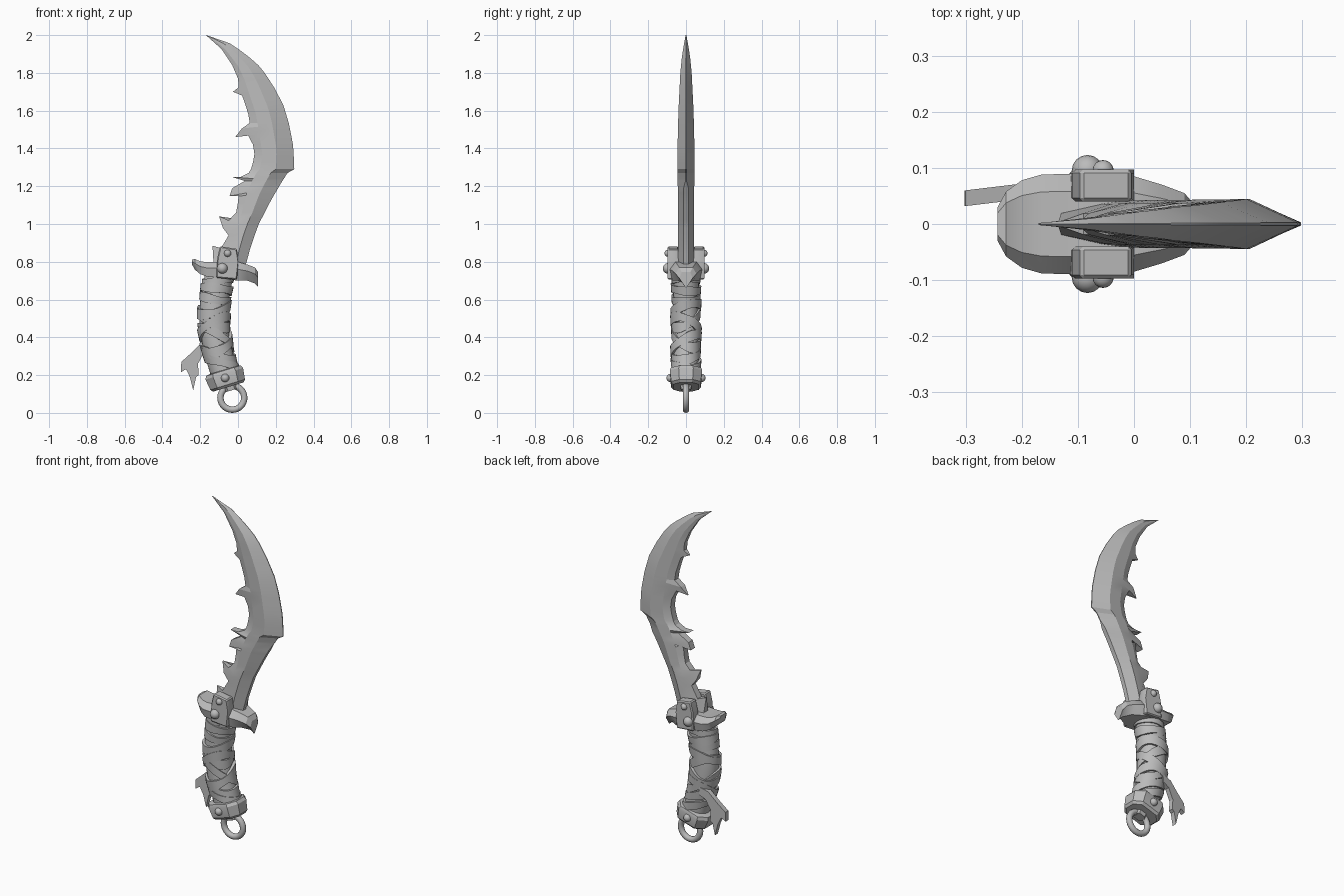
import bpy, bmesh, math
from mathutils import Vector, Matrix

grey = bpy.data.materials.new("worn_grey")
grey.diffuse_color = (0.5, 0.5, 0.5, 1)


def interp(table, z):
    """Linear lookup in a list of rows sorted by their first value."""
    z = min(max(z, table[0][0]), table[-1][0])
    for (a, va), (b, vb) in zip(table, table[1:]):
        if z <= b:
            return va + (vb - va) * (z - a) / (b - a)


def finish(name, bm, angle=30):
    bmesh.ops.recalc_face_normals(bm, faces=bm.faces)
    mesh = bpy.data.meshes.new(name)
    bm.to_mesh(mesh)
    bm.free()
    mesh.materials.append(grey)
    ob = bpy.data.objects.new(name, mesh)
    bpy.context.collection.objects.link(ob)
    bpy.ops.object.select_all(action='DESELECT')
    ob.select_set(True)
    bpy.context.view_layer.objects.active = ob
    bpy.ops.object.shade_smooth_by_angle(angle=math.radians(angle))
    return ob


def loft(name, rings, wrap=False, angle=30):
    """Skin a row of equal sections, capped or joined end to end."""
    bm = bmesh.new()
    rows = [[bm.verts.new(p) for p in r] for r in rings]
    n = len(rows[0])
    pairs = list(zip(rows, rows[1:])) + ([(rows[-1], rows[0])] if wrap else [])
    for a, b in pairs:
        for i in range(n):
            j = (i + 1) % n
            bm.faces.new((a[i], a[j], b[j], b[i]))
    if not wrap:
        bm.faces.new(rows[0])
        bm.faces.new(rows[-1])
    return finish(name, bm, angle)


def plate(name, outline, y_low, y_high, bevel=0.0):
    """Extrude an XZ outline; y_low / y_high are functions of x."""
    bm = bmesh.new()
    lo = [bm.verts.new((x, y_low(x), z)) for x, z in outline]
    hi = [bm.verts.new((x, y_high(x), z)) for x, z in outline]
    n = len(lo)
    bm.faces.new(lo)
    bm.faces.new(hi)
    for i in range(n):
        j = (i + 1) % n
        bm.faces.new((lo[i], lo[j], hi[j], hi[i]))
    if bevel:
        bmesh.ops.bevel(bm, geom=bm.edges[:], offset=bevel, segments=1, affect='EDGES')
    return finish(name, bm)


# Blade: cutting edge and spine as x against height
outer = [(0.76, 0.035), (0.89, 0.07), (1.0, 0.11), (1.13, 0.177), (1.228, 0.235),
         (1.27, 0.262), (1.29, 0.298), (1.41, 0.293), (1.53, 0.27), (1.63, 0.24),
         (1.725, 0.19), (1.825, 0.125), (1.905, 0.035), (1.957, -0.045), (2.0, -0.168)]
spine = [(0.76, -0.09), (0.94, -0.05), (1.06, -0.01), (1.17, 0.01), (1.26, 0.05),
         (1.30, 0.075), (1.37, 0.087), (1.58, 0.055), (1.68, 0.024), (1.77, 0.0),
         (1.84, -0.03), (1.926, -0.087), (2.0, -0.17)]
thick = [(0.76, 0.042), (1.1, 0.043), (1.4, 0.045), (1.6, 0.04), (1.8, 0.03), (1.9, 0.02), (2.0, 0.002)]
# Barbs and chips on the spine: station height, x, z
barbs = [(0.80, -0.13, 0.80), (0.84, -0.135, 0.885), (0.87, -0.09, 0.872), (0.98, -0.08, 0.98),
         (1.00, -0.10, 1.04), (1.025, -0.05, 1.018), (1.15, 0.005, 1.17), (1.165, -0.045, 1.148),
         (1.19, -0.03, 1.19), (1.24, -0.035, 1.25), (1.255, 0.015, 1.25), (1.475, 0.05, 1.476),
         (1.49, -0.015, 1.46), (1.515, 0.02, 1.505), (1.68, 0.022, 1.68), (1.70, -0.026, 1.70), (1.722, 0.004, 1.724)]
sharp = (0.84, 1.00, 1.49, 1.70)
plain = [0.76, 0.94, 1.06, 1.11, 1.228, 1.27, 1.29, 1.33, 1.37, 1.42, 1.535, 1.58,
         1.63, 1.77, 1.80, 1.84, 1.88, 1.926, 1.957, 1.98, 2.0]
stations = sorted(barbs + [(z, interp(spine, z), z) for z in plain])
rings = []
for zs, ix, iz in stations:
    a, b, t = interp(spine, zs), interp(outer, zs), interp(thick, zs)
    e = 0.003 if zs in sharp else t * 0.45
    o = t * (0.3 if zs < 1.2 else 0.06)
    m1, m2 = a + (b - a) * 0.2, a + (b - a) * 0.57
    rings.append([(ix, -e, iz), (m1, -t * 0.85, zs), (m2, -t, zs), (b, -o, zs),
                  (b, o, zs), (m2, t, zs), (m1, t * 0.85, zs), (ix, e, iz)])
loft("blade", rings, angle=14)

# Guard: swept wings with a hooked beak; x, low z, high z, half depth, bottom width factor
guard = [(-0.243, 0.785, 0.812, 0.03, 0.7), (-0.228, 0.758, 0.815, 0.058, 0.7),
         (-0.20, 0.735, 0.802, 0.078, 0.8), (-0.165, 0.722, 0.798, 0.088, 0.9),
         (-0.10, 0.715, 0.80, 0.09, 0.9), (0.0, 0.70, 0.80, 0.085, 0.85),
         (0.05, 0.70, 0.785, 0.07, 0.6), (0.09, 0.685, 0.77, 0.055, 0.2), (0.107, 0.665, 0.745, 0.035, 0.1)]
loft("guard", [[(x, -y * .65, h), (x, -y, l + (h - l) * .6), (x, -y * b, l),
                (x, y * b, l), (x, y, l + (h - l) * .6), (x, y * .65, h)]
               for x, l, h, y, b in guard])

# Clamp plates either side of the blade, with rivets
clamp = [(-0.115, 0.715), (-0.005, 0.705), (0.0, 0.80), (-0.005, 0.868), (-0.095, 0.882), (-0.11, 0.82)]


def rivet(name, x, y, z, r):
    bm = bmesh.new()
    bmesh.ops.create_uvsphere(bm, u_segments=16, v_segments=10, radius=r,
                              matrix=Matrix.Translation((x, y, z)))
    finish(name, bm, 60)


for side, label in ((-1, "front"), (1, "back")):
    plate("clamp_" + label, clamp, lambda x: side * 0.04, lambda x: side * 0.097, 0.006)
    rivet("large_rivet_" + label, -0.083, side * 0.095, 0.765, 0.028)
    rivet("small_rivet_" + label, -0.055, side * 0.095, 0.845, 0.019)
    rivet("pommel_rivet_" + label, -0.068, side * 0.082, 0.185, 0.022)

# Grip: bent oval core
path = [(0.12, -0.045), (0.22, -0.075), (0.28, -0.093), (0.35, -0.11), (0.42, -0.123),
        (0.5, -0.13), (0.58, -0.126), (0.65, -0.115), (0.74, -0.098)]
RX, RY = 0.076, 0.068


def on_grip(z, ang, off):
    return (interp(path, z) + (RX + off) * math.cos(ang), (RY + off) * math.sin(ang), z)


SEG = 28
angles = [2 * math.pi * i / SEG for i in range(SEG)]
loft("grip", [[on_grip(z, a, 0) for a in angles] for z in [0.16 + 0.58 * k / 16 for k in range(17)]], angle=50)

# Wrapped straps: height, tilt, phase, width, lift
straps = [(0.70, 0.008, 0, 0.035, 0.010), (0.655, -0.012, 0.5, 0.045, 0.013), (0.605, -0.018, -0.3, 0.045, 0.010),
          (0.55, 0.03, 0.8, 0.05, 0.015), (0.50, -0.05, -0.7, 0.05, 0.011), (0.455, 0.055, -0.6, 0.05, 0.016),
          (0.40, -0.055, 0.5, 0.05, 0.012), (0.365, 0.05, 0.9, 0.05, 0.016), (0.31, -0.03, -0.4, 0.05, 0.012),
          (0.262, -0.025, 0.2, 0.045, 0.014)]
for k, (z, tilt, ph, w, lift) in enumerate(straps):
    rings = []
    for a in angles:
        c = z + tilt * math.cos(a - ph)
        h = w / 2 * (1 + 0.15 * math.sin(3 * a + k))
        rings.append([on_grip(c - h, a, -0.01), on_grip(c - h, a, lift - 0.003),
                      on_grip(c + h, a, lift), on_grip(c + h, a, -0.01)])
    loft(f"strap_{k + 1}", rings, wrap=True, angle=40)

# Loose torn strap end
tail = [(-0.14, 0.385), (-0.195, 0.37), (-0.25, 0.315), (-0.30, 0.27), (-0.302, 0.215), (-0.275, 0.232),
        (-0.255, 0.19), (-0.237, 0.12), (-0.222, 0.19), (-0.208, 0.20), (-0.212, 0.26), (-0.18, 0.32), (-0.14, 0.34)]
plate("loose_strap", tail, lambda x: 0.032 + (x + 0.3) * 0.12, lambda x: 0.06 + (x + 0.3) * 0.12)

# Pommel: tilted eight-sided collar with a stub below
tilt = Matrix.Translation((-0.065, 0, 0.183)) @ Matrix.Rotation(math.radians(17), 4, 'Y')


def collar(name, levels):
    shape = [(1, .45), (.6, 1), (-.6, 1), (-1, .45), (-1, -.45), (-.6, -1), (.6, -1), (1, -.45)]
    loft(name, [[tilt @ Vector((x * rx + cx, y * ry, z)) for x, y in shape] for z, cx, rx, ry in levels])


tilt = Matrix.Translation((-0.065, 0, 0.183)) @ Matrix.Rotation(math.radians(-17), 4, 'Y')
collar("pommel", [(-0.048, 0, 0.084, 0.066), (-0.035, 0, 0.096, 0.078), (0.025, 0, 0.104, 0.086),
                  (0.042, 0, 0.096, 0.08), (0.046, 0, 0.075, 0.065)])
collar("pommel_stub", [(-0.07, 0.01, 0.03, 0.026), (-0.04, 0.01, 0.034, 0.03)])

# Hanging ring
rings = []
for i in range(32):
    a = 2 * math.pi * i / 32
    rings.append([(-0.03 + (0.063 + 0.017 * math.cos(b)) * math.cos(a), 0.017 * math.sin(b),
                   0.08 + (0.063 + 0.017 * math.cos(b)) * math.sin(a))
                  for b in [2 * math.pi * j / 12 for j in range(12)]])
loft("hanging_ring", rings, wrap=True, angle=60)
